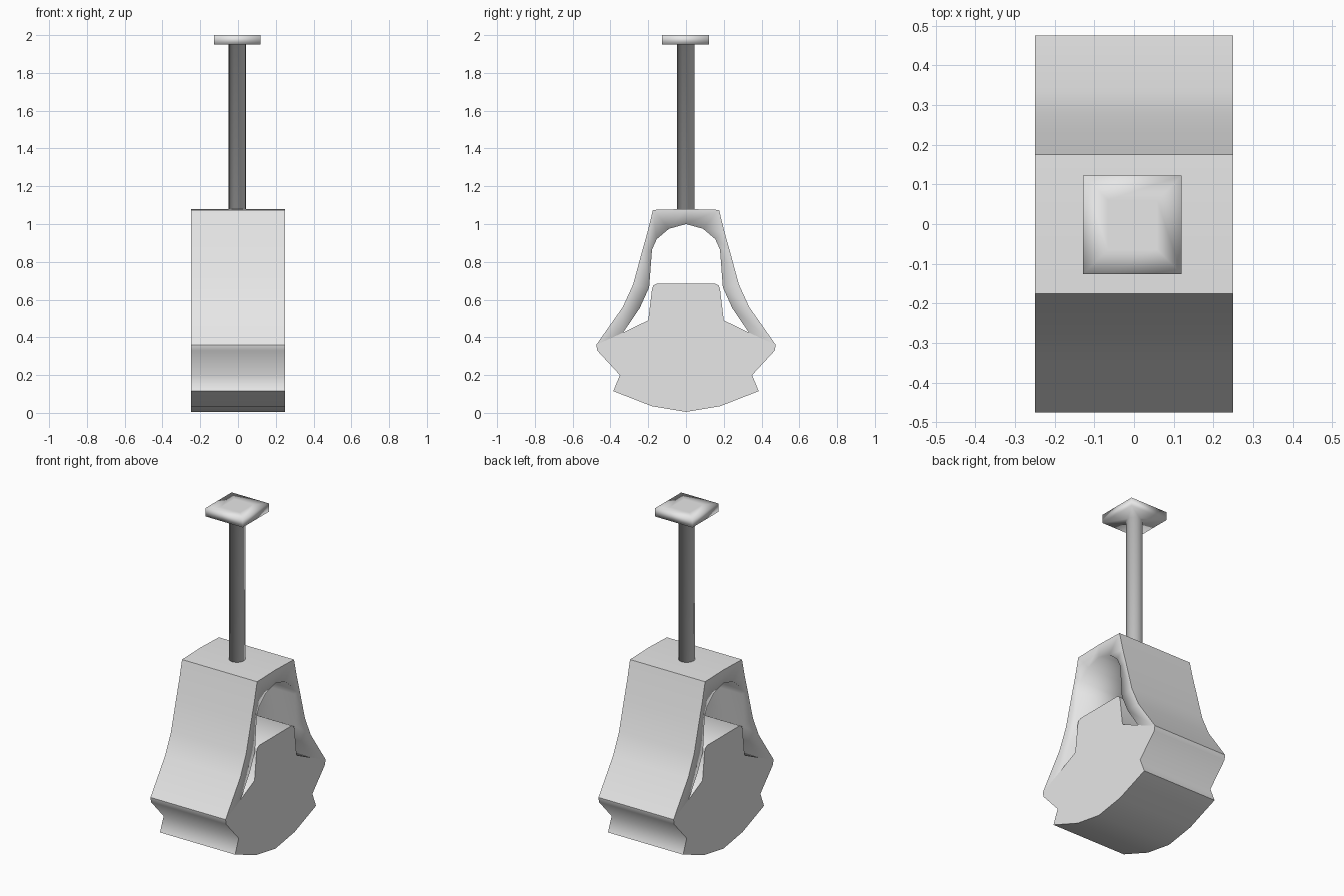
import bpy, bmesh, math

cube = bpy.data.objects.get("Cube")
if cube:
    bpy.data.objects.remove(cube, do_unlink=True)

grey = bpy.data.materials.new("plain grey")
grey.use_nodes = True
grey.diffuse_color = (0.8, 0.8, 0.8, 1)
grey.node_tree.nodes["Principled BSDF"].inputs["Base Color"].default_value = (0.8, 0.8, 0.8, 1)

HALF_WIDTH = 0.25


def finish(name, bm, angle=None):
    """Turn a bmesh into a smooth shaded object."""
    bmesh.ops.recalc_face_normals(bm, faces=bm.faces)
    for f in bm.faces:
        f.smooth = True
    mesh = bpy.data.meshes.new(name)
    bm.to_mesh(mesh)
    bm.free()
    mesh.materials.append(grey)
    obj = bpy.data.objects.new(name, mesh)
    bpy.context.collection.objects.link(obj)
    if angle:
        bpy.ops.object.select_all(action='DESELECT')
        obj.select_set(True)
        bpy.context.view_layer.objects.active = obj
        bpy.ops.object.shade_smooth_by_angle(angle=math.radians(angle))
    return obj


def mirrored(half):
    """Continue a half profile, ending on the centre line, to the other side."""
    return half + [(-y, z) for y, z in reversed(half) if y > 0]


# Solid lower block with the raised centre
right = [(0.18, 0.035), (0.385, 0.115), (0.35, 0.2), (0.47, 0.33), (0.475, 0.36),
         (0.333, 0.425), (0.2, 0.49), (0.18, 0.655), (0.173, 0.675), (0.155, 0.685)]
profile = [(0, 0.005)] + right + [(-y, z) for y, z in reversed(right)]
bm = bmesh.new()
face = bm.faces.new([bm.verts.new((-HALF_WIDTH, y, z)) for y, z in profile])
side = bmesh.ops.extrude_face_region(bm, geom=[face])
bmesh.ops.translate(bm, vec=(2 * HALF_WIDTH, 0, 0),
                    verts=[v for v in side["geom"] if isinstance(v, bmesh.types.BMVert)])
finish("lower_block", bm, 68)

# Arched strap over the block, a strip of quads between outer and inner profile
outer = mirrored([(0.475, 0.36), (0.335, 0.56), (0.28, 0.68), (0.23, 0.865),
                  (0.203, 0.96), (0.175, 1.075), (0, 1.08)])
inner = mirrored([(0.333, 0.425), (0.245, 0.555), (0.195, 0.665), (0.18, 0.865),
                  (0.155, 0.92), (0.09, 0.975), (0, 1.0)])
bm = bmesh.new()
rings = []
for (oy, oz), (iy, iz) in zip(outer, inner):
    rings.append([bm.verts.new(p) for p in (
        (-HALF_WIDTH, oy, oz), (HALF_WIDTH, oy, oz),
        (HALF_WIDTH, iy, iz), (-HALF_WIDTH, iy, iz))])
for a, b in zip(rings, rings[1:]):
    for i in range(4):
        j = (i + 1) % 4
        bm.faces.new((a[i], a[j], b[j], b[i]))
inner_verts = {v.index for v in bm.verts if False}
bm.verts.index_update()
inner_verts = {v.index for r in rings for v in r[2:]}
strap = finish("arched_strap", bm, 68)
# The inner rim of the arch is soft
for e in strap.data.edges:
    if set(e.vertices) <= inner_verts:
        e.use_edge_sharp = False

# Handle: a round rod running into the underside of a square cap
CENTRE, RADIUS, CAP, SIDES = -0.004, 0.046, 0.124, 16
bm = bmesh.new()


def ring(z, radius, count, turn=0.0):
    loop = []
    for i in range(count):
        a = 2 * math.pi * i / count + turn
        loop.append(bm.verts.new((CENTRE + radius * math.cos(a),
                                  CENTRE / 2 + radius * math.sin(a), z)))
    return loop


def join(a, b):
    n = len(a)
    for i in range(n):
        bm.faces.new((a[i], a[(i + 1) % n], b[(i + 1) % n], b[i]))


corner = CAP * math.sqrt(2)
rod_low = ring(1.075, RADIUS, SIDES)
rod_high = ring(1.95, RADIUS, SIDES)
cap_low = ring(1.95, corner, 4, math.pi / 4)
cap_high = ring(2.0, corner, 4, math.pi / 4)
cap_inset = ring(2.0, corner * 0.5, 4, math.pi / 4)
bm.faces.new(rod_low)
join(rod_low, rod_high)
# Underside of the cap: one fan per corner, and one triangle per side
step = SIDES // 4
for k in range(4):
    for s in range(step):
        i = (k * step + s) % SIDES
        bm.faces.new((rod_high[i], rod_high[(i + 1) % SIDES], cap_low[k]))
    bm.faces.new((rod_high[((k + 1) * step) % SIDES], cap_low[(k + 1) % 4], cap_low[k]))
join(cap_low, cap_high)
join(cap_high, cap_inset)
bm.faces.new(cap_inset)
finish("rod_handle", bm)
